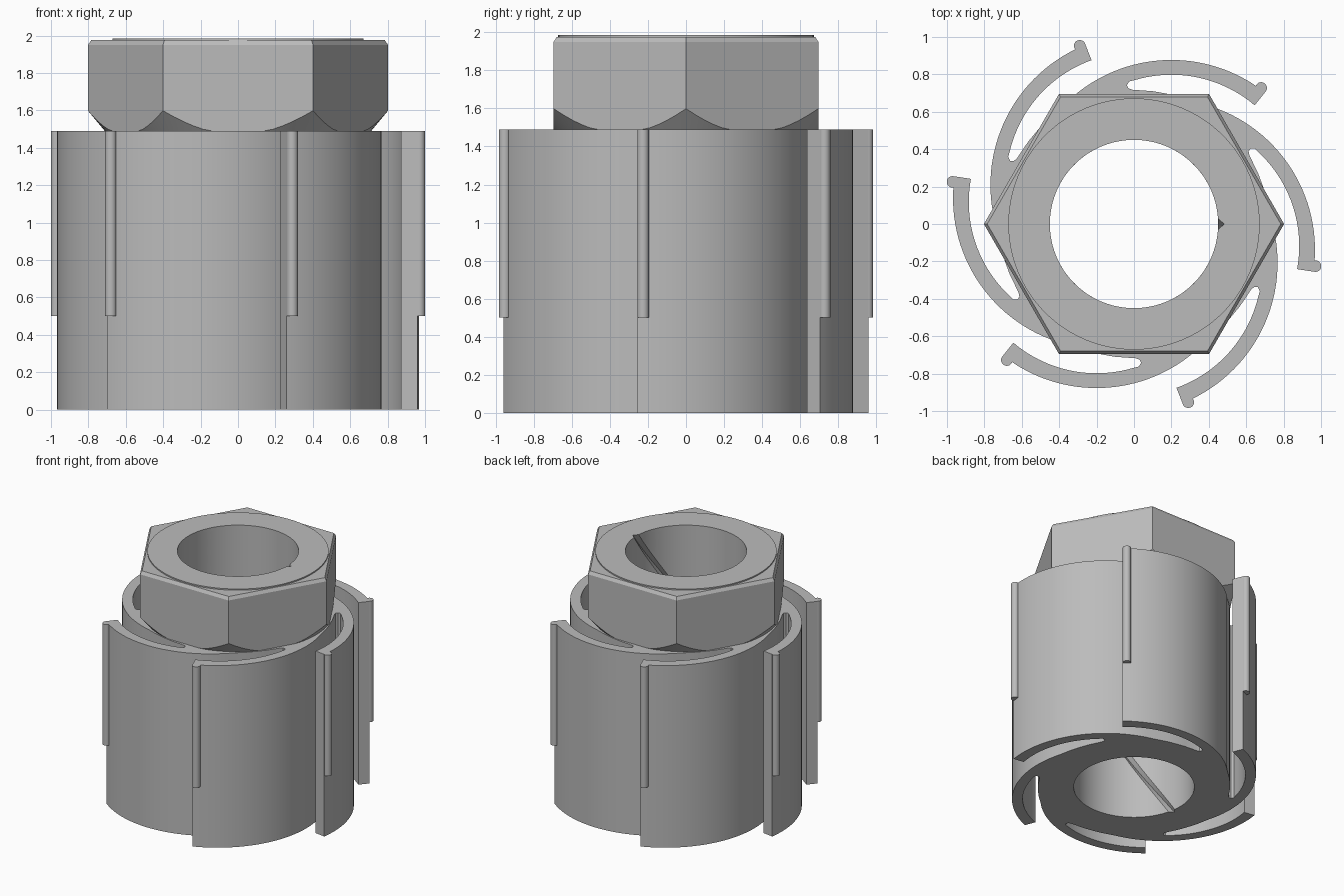
import bpy, bmesh, math
from mathutils import Vector, Matrix

cube = bpy.data.objects.get("Cube")
if cube:
    bpy.data.objects.remove(cube)

TOP, SHOULDER, BORE, SIDES = 1.985, 1.49, 0.45, 96

steel = bpy.data.materials.new("grey_steel")
steel.use_nodes = True
steel.diffuse_color = (0.5, 0.5, 0.5, 1)
steel.node_tree.nodes["Principled BSDF"].inputs["Base Color"].default_value = (0.5, 0.5, 0.5, 1)


def finish(bm, name):
    """Clean a mesh, link it and shade it."""
    bmesh.ops.remove_doubles(bm, verts=bm.verts, dist=1e-5)
    bmesh.ops.recalc_face_normals(bm, faces=bm.faces)
    mesh = bpy.data.meshes.new(name)
    bm.to_mesh(mesh)
    bm.free()
    mesh.materials.append(steel)
    obj = bpy.data.objects.new(name, mesh)
    bpy.context.collection.objects.link(obj)
    bpy.ops.object.select_all(action='DESELECT')
    obj.select_set(True)
    bpy.context.view_layer.objects.active = obj
    bpy.ops.object.shade_smooth_by_angle(angle=math.radians(25))


def loft(bm, rings, closed=False):
    """Join rings of points with quads."""
    loops = [[bm.verts.new(p) for p in ring] for ring in rings]
    pairs = list(zip(loops, loops[1:]))
    if closed:
        pairs.append((loops[-1], loops[0]))
    for a, b in pairs:
        for i in range(len(a)):
            j = (i + 1) % len(a)
            bm.faces.new((a[i], a[j], b[j], b[i]))


def ring(radius, height):
    """Ring whose radius and height are functions of the angle."""
    pts = []
    for i in range(SIDES):
        t = math.tau * i / SIDES
        r = radius(t)
        pts.append((r * math.cos(t), r * math.sin(t), height(t)))
    return pts


def bore_rings(low, high, steps):
    """Bore wall with one V groove that winds down as a helix."""
    rings = []
    for s in range(steps + 1):
        z = high + (low - high) * s / steps
        twist = math.radians(-85) * (TOP - z)
        pts = []
        for i in range(SIDES):
            t = math.tau * i / SIDES + twist
            r = BORE + (0.033 if i == 0 else 0)
            pts.append((r * math.cos(t), r * math.sin(t), z))
        rings.append(pts)
    return rings


def arc(center, radius, start, end, steps):
    angles = [math.radians(start + (end - start) * i / steps) for i in range(steps + 1)]
    return [Vector((center[0] + radius * math.cos(a), center[1] + radius * math.sin(a), 0))
            for a in angles]


# Clamp body: six curved fingers around a bore
finger = arc((0.2, 0.07), 0.807, 136, 51.7, 32)          # outer side
finger += arc((0.2, 0.11), 0.688, 49.7, 107, 22)         # inner side
finger += [Vector((x, y, 0)) for x, y in                 # slot end and wall
           ((-0.026, 0.762), (-0.038, 0.742), (-0.03, 0.725), (-0.01, 0.718),
            (0.1, 0.71), (0.17, 0.698), (0.25, 0.68))]
outline = []
for k in range(6):
    turn = Matrix.Rotation(math.radians(-60 * k), 3, 'Z')
    outline += [turn @ p for p in finger]

bm = bmesh.new()
loft(bm, [[(p.x, p.y, z) for p in outline] for z in (0, SHOULDER)])
loft(bm, bore_rings(0, SHOULDER, 45))
for z in (0, SHOULDER):
    rim = [e for e in bm.edges if e.is_boundary and all(abs(v.co.z - z) < 1e-4 for v in e.verts)]
    bmesh.ops.triangle_fill(bm, edges=rim, use_beauty=True, normal=(0, 0, 1))
finish(bm, "clamp_body")

# Round ribs along the upper part of the finger tips
for k in range(6):
    turn = Matrix.Rotation(math.radians(-60 * k), 3, 'Z')
    bm = bmesh.new()
    at = turn @ Vector((0.68, 0.7275, 0.5 * (0.5 + SHOULDER)))
    bmesh.ops.create_cone(bm, cap_ends=True, segments=20, radius1=0.031, radius2=0.031,
                          depth=SHOULDER - 0.5, matrix=Matrix.Translation(at))
    finish(bm, f"finger_rib_{k + 1}")


# Hex nut: corners chamfered by a cone below and a bevel on top
def hex_radius(t):
    return 0.695 / math.cos(t % (math.pi / 3) - math.pi / 6)


def const(value):
    return lambda t: value


bm = bmesh.new()
rings = [
    ring(lambda t: min(hex_radius(t), 0.712), const(SHOULDER)),
    ring(hex_radius, lambda t: SHOULDER + max(0, hex_radius(t) - 0.712) * 1.2),
    ring(hex_radius, const(1.95)),
    ring(lambda t: hex_radius(t) * 0.978, const(1.975)),
    ring(const(0.672), const(1.975)),
    ring(const(0.672), const(TOP)),
]
loft(bm, rings + bore_rings(SHOULDER, TOP, 15), closed=True)
finish(bm, "hex_nut")
